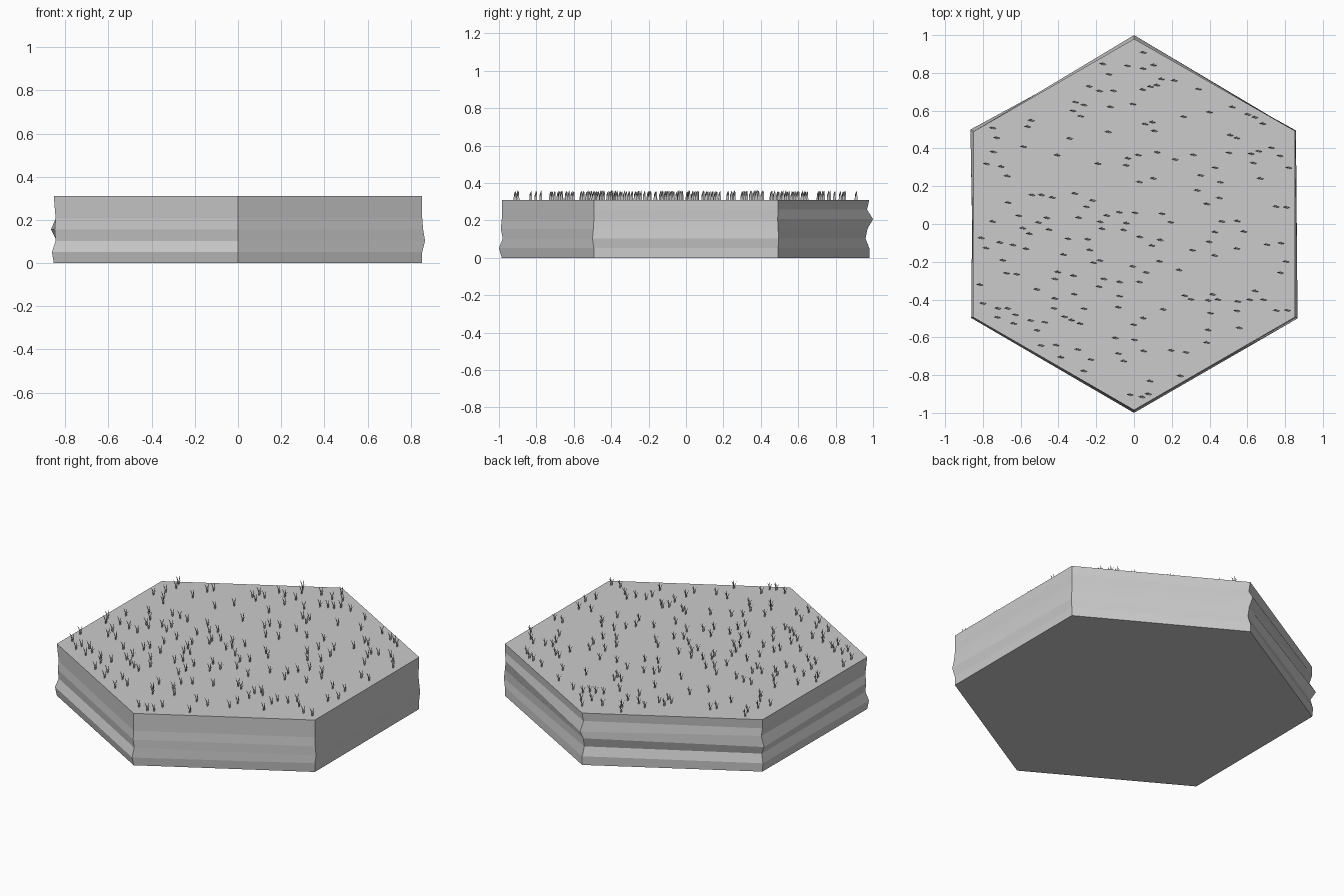
import bpy, bmesh, math, random

if "Cube" in bpy.data.objects:
    bpy.data.objects.remove(bpy.data.objects["Cube"])
random.seed(7)

TOP = 0.31
# Radius of each hexagon corner at seven even levels, bottom to top
CORNERS = {
    -90: (.985, 1.0, .98, .99, .985, .985, .985),
    -30: (.985, .985, 1.0, .99, .985, .985, .985),
    30: (.985, .985, .99, .985, .98, .985, .985),
    90: (.98, .98, .96, .97, 1.0, .968, .98),
    150: (.98, .985, .97, 1.0, .965, .98, .98),
    210: (.985, .995, .975, .98, .975, .98, .985),
}


def finish(bm, name):
    mesh = bpy.data.meshes.new(name)
    bm.to_mesh(mesh)
    bm.free()
    obj = bpy.data.objects.new(name, mesh)
    bpy.context.collection.objects.link(obj)
    return obj


# Hexagonal ground slab with layered, uneven sides
bm = bmesh.new()
rings = []
for level in range(7):
    z = TOP * level / 6
    rings.append([bm.verts.new((r[level] * math.cos(math.radians(a)),
                                r[level] * math.sin(math.radians(a)), z))
                  for a, r in CORNERS.items()])
for low, high in zip(rings, rings[1:]):
    for i in range(6):
        j = (i + 1) % 6
        bm.faces.new((low[i], low[j], high[j], high[i]))
bm.faces.new(rings[-1])
bm.faces.new(rings[0][::-1])
finish(bm, "ground_slab")


# Grass: tufts of three thin curved blades, bending along x, flat side facing x
def blade(bm, x, y, lean, height, width):
    pairs = []
    for t in (0, 0.4, 0.75):
        w = width * (1 - 0.5 * t) / 2
        px, pz = x + lean * t * t, TOP + height * t
        pairs.append((bm.verts.new((px, y - w, pz)), bm.verts.new((px, y + w, pz))))
    tip = bm.verts.new((x + lean, y, TOP + height))
    for (a, b), (c, d) in zip(pairs, pairs[1:]):
        bm.faces.new((a, b, d, c))
    bm.faces.new((*pairs[-1], tip))


def inside(x, y, r=0.95):
    return abs(x) < r * 0.866 and abs(y) + abs(x) * 0.577 < r


bm = bmesh.new()
spots = []
while len(spots) < 190:
    x, y = random.uniform(-.85, .85), random.uniform(-.95, .95)
    if inside(x, y) and all(math.hypot(x - u, y - v) > 0.035 for u, v in spots):
        spots.append((x, y))
        blade(bm, x, y, -0.018, 0.046, 0.009)
        blade(bm, x + 0.002, y + 0.003, 0.004, 0.05, 0.009)
        blade(bm, x + 0.003, y - 0.003, 0.02, 0.036, 0.009)
finish(bm, "grass_tufts")
